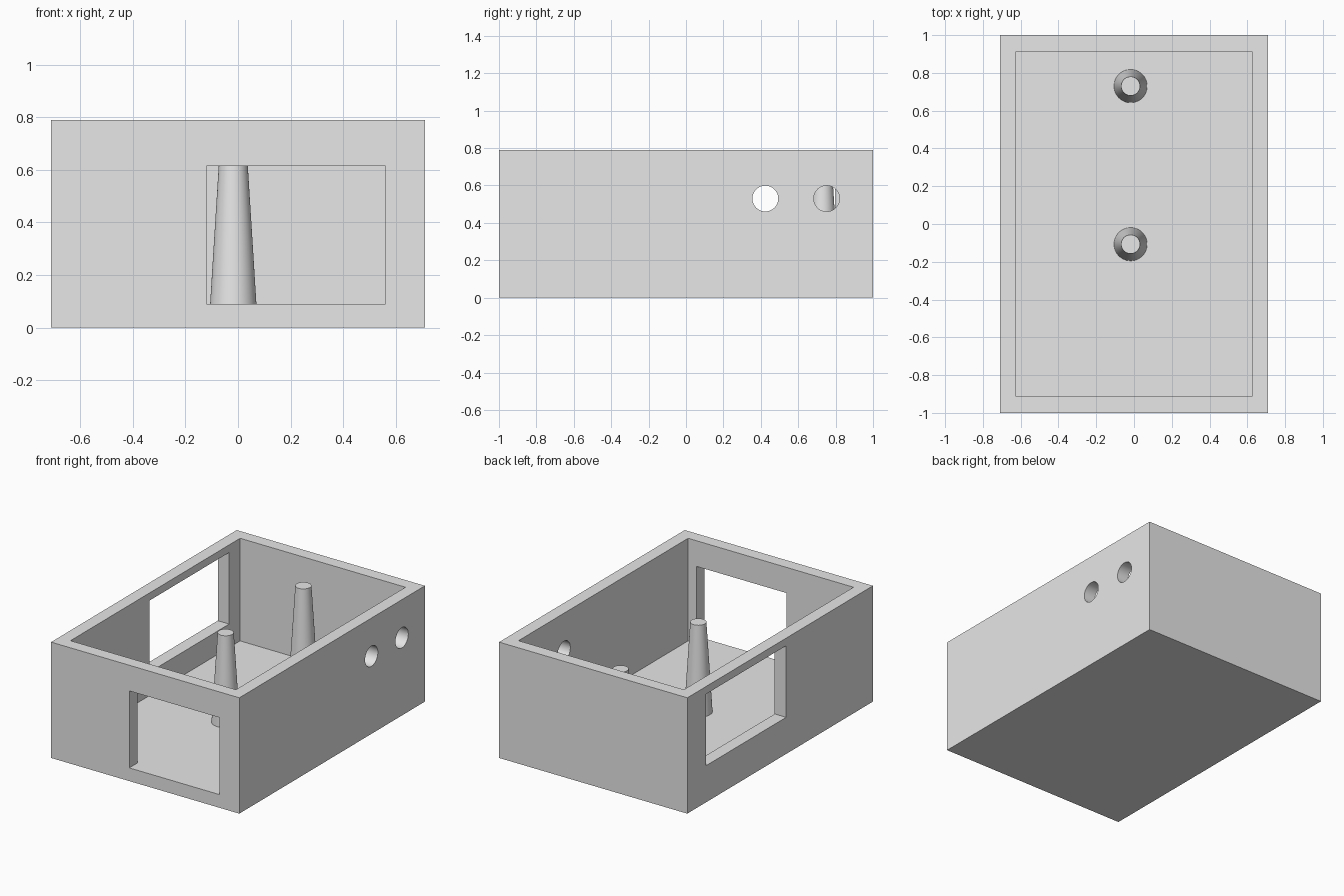
import bpy
import math

if "Cube" in bpy.data.objects:
    bpy.data.objects.remove(bpy.data.objects["Cube"], do_unlink=True)

# Overall dimensions
WIDTH, LENGTH, HEIGHT = 1.42, 2.0, 0.79
WALL = 0.086
FLOOR = 0.09

grey = bpy.data.materials.new("light grey")
grey.use_nodes = True
grey.diffuse_color = (0.8, 0.8, 0.8, 1)
grey.node_tree.nodes["Principled BSDF"].inputs["Base Color"].default_value = (0.8, 0.8, 0.8, 1)


def box(name, low, high):
    """Axis-aligned box between two corners."""
    centre = [(a + b) / 2 for a, b in zip(low, high)]
    bpy.ops.mesh.primitive_cube_add(size=1, location=centre)
    obj = bpy.context.object
    obj.name = name
    obj.scale = [b - a for a, b in zip(low, high)]
    bpy.ops.object.transform_apply(location=False, rotation=False, scale=True)
    obj.data.materials.append(grey)
    return obj


def cut(target, cutter):
    """Subtract the cutter from the target and discard it."""
    cutter.hide_render = True
    mod = target.modifiers.new("cut", "BOOLEAN")
    mod.operation = "DIFFERENCE"
    mod.solver = "EXACT"
    mod.object = cutter
    bpy.context.view_layer.objects.active = target
    bpy.ops.object.modifier_apply(modifier=mod.name)
    bpy.data.objects.remove(cutter, do_unlink=True)


def smooth(obj):
    bpy.ops.object.select_all(action="DESELECT")
    obj.select_set(True)
    bpy.context.view_layer.objects.active = obj
    bpy.ops.object.shade_smooth_by_angle(angle=math.radians(30))


# Open-topped case
x, y = WIDTH / 2, LENGTH / 2
case = box("case", (-x, -y, 0), (x, y, HEIGHT))
cut(case, box("cavity", (WALL - x, WALL - y, FLOOR), (x - WALL, y - WALL, HEIGHT + 0.2)))

# Front window, level with the floor, and side window
cut(case, box("front_window", (-0.12, -y - 0.1, FLOOR), (0.56, -y + WALL + 0.1, 0.615)))
cut(case, box("side_window", (-x - 0.1, -0.065, 0.25), (-x + WALL + 0.1, 0.796, 0.738)))

# Two round holes in the opposite wall
for hole_y in (0.424, 0.752):
    bpy.ops.mesh.primitive_cylinder_add(
        vertices=48, radius=0.069, depth=0.3,
        location=(x, hole_y, 0.53), rotation=(0, math.pi / 2, 0))
    hole = bpy.context.object
    hole.data.materials.append(grey)
    cut(case, hole)
smooth(case)

# Tapered posts standing on the floor
POST_TOP = 0.70
for name, post_y in (("back_post", 0.73), ("middle_post", -0.107)):
    bpy.ops.mesh.primitive_cone_add(
        vertices=48, radius1=0.088, radius2=0.05, depth=POST_TOP - FLOOR,
        location=(-0.018, post_y, (POST_TOP + FLOOR) / 2))
    post = bpy.context.object
    post.name = name
    post.data.materials.append(grey)
    smooth(post)
